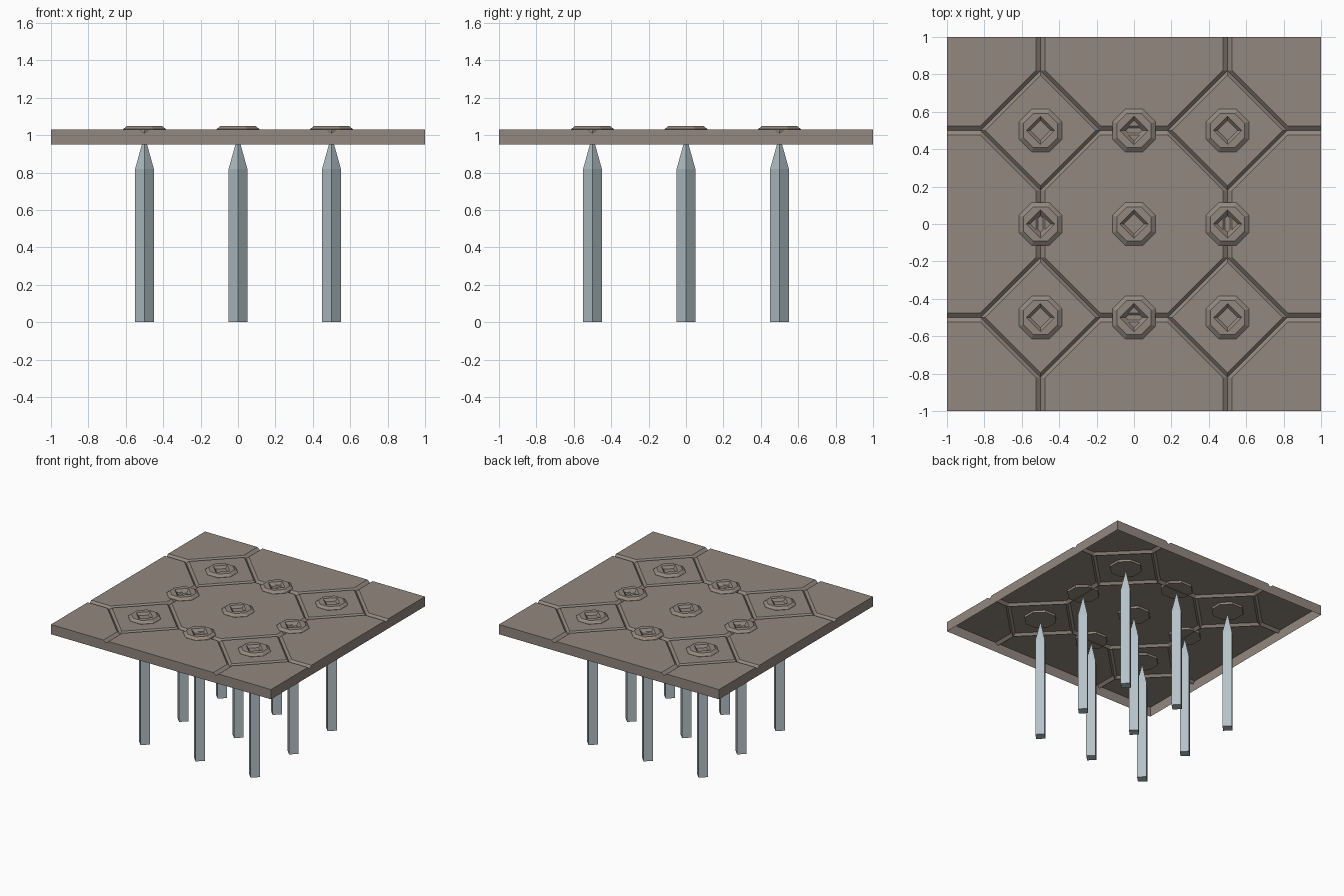
import bpy, bmesh, math

if "Cube" in bpy.data.objects:
    bpy.data.objects.remove(bpy.data.objects["Cube"])

def material(name, rgb):
    m = bpy.data.materials.new(name)
    m.diffuse_color = (*rgb, 1)
    m.use_nodes = True
    m.node_tree.nodes["Principled BSDF"].inputs["Base Color"].default_value = m.diffuse_color
    return m

STONE = material("brown stone", (0.29, 0.245, 0.21))
STEEL = material("pale steel", (0.456, 0.54, 0.575))

def finish(bm, name, mat, location=(0, 0, 0)):
    me = bpy.data.meshes.new(name)
    bm.to_mesh(me)
    bm.free()
    me.materials.append(mat)
    ob = bpy.data.objects.new(name, me)
    ob.location = location
    bpy.context.collection.objects.link(ob)
    return ob

def ring(bm, n, radius, z, phase=0.0):
    return [bm.verts.new((radius * math.cos(phase + 2 * math.pi * i / n),
                          radius * math.sin(phase + 2 * math.pi * i / n), z)) for i in range(n)]

def bridge(bm, a, b):
    n = len(a)
    for i in range(n):
        j = (i + 1) % n
        bm.faces.new((a[i], a[j], b[j], b[i]))

# Tile: one quarter of a diamond cell, mirrored into sixteen places
HI, LO, SKIRT = 1.03, 1.01, 0.95
ri, rc, ro, w = 0.295, 0.32, 0.345, 0.023
patch = [
    [(0, 0, HI), (ri, 0, HI), (0, ri, HI)],
    [(ri, 0, HI), (rc, 0, LO), (0, rc, LO), (0, ri, HI)],
    [(rc, 0, LO), (ro - w, w, HI), (w, ro - w, HI), (0, rc, LO)],
    [(rc, 0, LO), (.5, 0, LO), (.5, w, HI), (ro - w, w, HI)],
    [(0, rc, LO), (w, ro - w, HI), (w, .5, HI), (0, .5, LO)],
    [(ro - w, w, HI), (.5, w, HI), (.5, .5, HI), (w, .5, HI), (w, ro - w, HI)],
]
bm = bmesh.new()
for cx in (-.5, .5):
    for cy in (-.5, .5):
        for sx in (-1, 1):
            for sy in (-1, 1):
                for poly in patch:
                    f = bm.faces.new([bm.verts.new((cx + sx * u, cy + sy * v, z)) for u, v, z in poly])
                    f.normal_update()
                    if f.normal.z < 0:
                        f.normal_flip()
bmesh.ops.remove_doubles(bm, verts=bm.verts, dist=1e-4)
# Thin skirt around the rim, open underneath
rim = [e for e in bm.edges if e.is_boundary]
ext = bmesh.ops.extrude_edge_only(bm, edges=rim)["geom"]
for g in ext:
    if isinstance(g, bmesh.types.BMVert):
        g.co.z = SKIRT
for g in bm.faces:
    g.normal_update()
    c = g.calc_center_median()
    if abs(g.normal.z) < 0.01 and g.normal.x * c.x + g.normal.y * c.y < 0:
        g.normal_flip()
# Merge the flat panels
bmesh.ops.dissolve_limit(bm, angle_limit=0.01, verts=bm.verts, edges=bm.edges)
finish(bm, "floor_tile", STONE)

def socket(name, loc):
    # Octagonal boss with a diamond pit
    bm = bmesh.new()
    k, p = 1 / math.cos(math.pi / 8), math.pi / 8
    low = ring(bm, 8, 0.115 * k, 1.012, p)
    mid = ring(bm, 8, 0.115 * k, 1.032, p)
    top = ring(bm, 8, 0.092 * k, 1.05, p)
    lip = ring(bm, 4, 0.075, 1.05)
    pit = ring(bm, 4, 0.045, 1.022)
    bridge(bm, low, mid)
    bridge(bm, mid, top)
    for i in range(4):
        j = (i + 1) % 4
        bm.faces.new((top[2 * i - 1], top[2 * i], lip[i]))
        bm.faces.new((top[2 * i], top[2 * i + 1], lip[j], lip[i]))
    bridge(bm, lip, pit)
    bm.faces.new(pit)
    bm.faces.new(low[::-1])
    bmesh.ops.recalc_face_normals(bm, faces=bm.faces)
    finish(bm, name, STONE, loc)

def spike(name, loc):
    # Square shaft turned 45 degrees with a pointed tip
    bm = bmesh.new()
    a, b = ring(bm, 4, 0.05, 0), ring(bm, 4, 0.05, 0.82)
    tip = bm.verts.new((0, 0, 1.0))
    bridge(bm, a, b)
    bm.faces.new(a[::-1])
    for i in range(4):
        bm.faces.new((b[i], b[(i + 1) % 4], tip))
    bmesh.ops.recalc_face_normals(bm, faces=bm.faces)
    finish(bm, name, STEEL, loc)

# Three by three grid of sockets and spikes
for i, x in enumerate((-.5, 0, .5)):
    for j, y in enumerate((-.5, 0, .5)):
        socket(f"socket_{i}{j}", (x, y, 0))
        spike(f"spike_{i}{j}", (x, y, 0))
